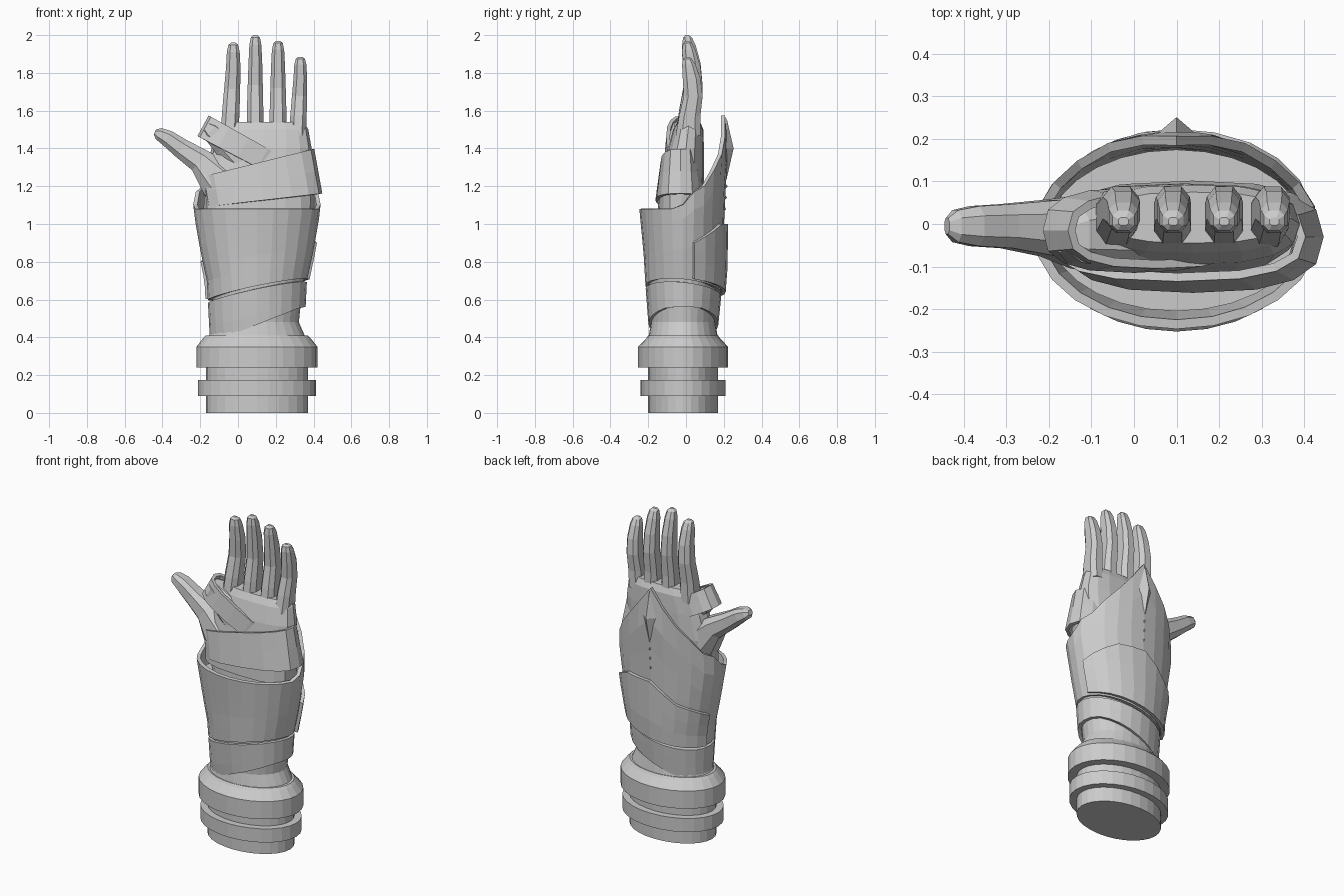
import bpy, bmesh, math
from mathutils import Vector

if "Cube" in bpy.data.objects:
    bpy.data.objects.remove(bpy.data.objects["Cube"])

grey = bpy.data.materials.new("plain_grey")
grey.diffuse_color = (0.6, 0.6, 0.6, 1)
grey.use_nodes = True
grey.node_tree.nodes["Principled BSDF"].inputs["Base Color"].default_value = grey.diffuse_color
CX, CY = 0.1, -0.015


def lerp(table, t):
    """Piecewise linear lookup in a list of (key, value)."""
    if t <= table[0][0]:
        return table[0][1]
    for (a, va), (b, vb) in zip(table, table[1:]):
        if t <= b:
            return va + (vb - va) * (t - a) / (b - a)
    return table[-1][1]


def skin(name, rows, closed=True, caps=True, thick=0):
    """Bridge rows of points into one flat-shaded surface."""
    bm = bmesh.new()
    vs = [[bm.verts.new(p) for p in row] for row in rows]
    n = len(rows[0])
    for r0, r1 in zip(vs, vs[1:]):
        for j in range(n if closed else n - 1):
            k = (j + 1) % n
            bm.faces.new((r0[j], r0[k], r1[k], r1[j]))
    if caps:
        bm.faces.new(vs[0][::-1])
        bm.faces.new(vs[-1])
        bmesh.ops.recalc_face_normals(bm, faces=bm.faces)
    me = bpy.data.meshes.new(name)
    bm.to_mesh(me)
    bm.free()
    me.materials.append(grey)
    ob = bpy.data.objects.new(name, me)
    bpy.context.collection.objects.link(ob)
    if thick:
        mod = ob.modifiers.new("thickness", "SOLIDIFY")
        mod.thickness, mod.offset = thick, -1
    return ob


def power(v, e):
    return math.copysign(abs(v) ** e, v)


def ring(cx, cy, z, rx, ry, n=24, e=1.0):
    return [(cx + rx * power(math.cos(a), e), cy + ry * power(math.sin(a), e), z)
            for a in (2 * math.pi * i / n for i in range(n))]


def tube(name, path, n=8, e=0.75):
    """Limb through (x, y, z, half width, half depth) stations in the XZ plane."""
    rows = []
    for i, (x, y, z, w, d) in enumerate(path):
        p, q = path[max(i - 1, 0)], path[min(i + 1, len(path) - 1)]
        t = Vector((q[0] - p[0], 0, q[2] - p[2])).normalized()
        side = Vector((t.z, 0, -t.x))
        rows.append([Vector((x, y, z)) + side * w * power(math.cos(a), e)
                     + Vector((0, d * power(math.sin(a), e), 0))
                     for a in (2 * math.pi * (k + 0.5) / n for k in range(n))])
    return skin(name, rows)


def strap(name, a, b, widths, cy, depth_low, depth_high, n=16):
    """Flat belt looped round the hand from a to b, both (x, z)."""
    a, b = Vector((a[0], 0, a[1])), Vector((b[0], 0, b[1]))
    u = (b - a).normalized()
    v = Vector((-u.z, 0, u.x))
    mid, half = (a + b) / 2, (b - a).length / 2
    rows = []
    for s in (-1, 0, 1):
        depth = depth_low + (depth_high - depth_low) * (s + 1) / 2
        row = []
        for k in range(n):
            t = 2 * math.pi * k / n
            c = power(math.cos(t), 0.75)
            w = widths[0] + (widths[1] - widths[0]) * (c + 1) / 2
            row.append(mid + u * half * c + v * w * s
                       + Vector((0, cy + depth * power(math.sin(t), 0.75), 0)))
        rows.append(row)
    return skin(name, rows, caps=False, thick=0.02)


# stepped base rings
for name, levels in {
    "base_core": [(0, .27, .185), (.3, .27, .185)],
    "lower_base_ring": [(.09, .312, .225), (.175, .312, .225)],
    "upper_base_ring": [(.24, .32, .238), (.35, .32, .238), (.395, .285, .195), (.41, .27, .185)],
    "wrist_core": [(.39, .262, .185), (.48, .222, .17), (.6, .235, .178),
                   (.72, .25, .185), (.85, .272, .19), (1.0, .3, .19)],
}.items():
    skin(name, [ring(CX, CY, z, rx, ry, 28) for z, rx, ry in levels])

# gauntlet profile: half width, front depth and back depth by height
WIDTH = [(.41, .25), (.6, .26), (.7, .265), (.85, .298), (1.08, .338), (1.3, .33), (1.57, .3)]
FRONT = [(.41, .175), (.48, .185), (.68, .2), (.85, .21), (1.08, .232)]
BACK = [(.41, .18), (.6, .2), (.75, .212), (1.08, .218), (1.38, .238), (1.57, .222)]


def shell_point(deg, z, grow=0.0):
    a = math.radians(deg)
    ry = lerp(BACK if math.sin(a) > 0 else FRONT, z) + grow
    return (CX + (lerp(WIDTH, z) + grow) * math.cos(a), CY + ry * math.sin(a), z)


def shell(name, degs, low, high, closed, grow=0.0, steps=5, thick=0.022):
    rows = [[shell_point(d, low(d) + (high(d) - low(d)) * i / steps, grow) for d in degs]
            for i in range(steps + 1)]
    return skin(name, rows, closed, False, thick)


def seam(deg):
    a = math.radians(deg)
    return 0.645 + 0.055 * math.cos(a) - 0.02 * math.sin(a)


def cuff_hem(deg):
    x = CX + 0.25 * math.cos(math.radians(deg))
    return lerp([(-.04, .41), (.33, .56)], x)


def cuff_rim(deg):
    off = abs((deg - 90 + 180) % 360 - 180)
    return lerp([(0, 1.575), (15, 1.47), (30, 1.37), (60, 1.2), (75, 1.17), (95, 1.08)], off)


def plate_top(deg):
    return lerp([(15, .9), (60, 1.0), (90, 1.0), (120, .88), (165, .8)], deg)


around = range(0, 360, 15)
shell("lower_cuff", around, cuff_hem, lambda d: seam(d) - 0.008, True, steps=3)
shell("upper_cuff", around, lambda d: seam(d) + 0.008, cuff_rim, True)
shell("back_plate", range(15, 166, 15), lambda d: seam(d) + 0.015, plate_top,
      False, grow=0.022, steps=3, thick=0.02)


# raised diamond and three studs on the back
def diamond(name, z, half_w, half_h, rise):
    y = CY + lerp(BACK, z) - 0.006
    rim = [(CX, y, z + half_h), (CX - half_w, y, z), (CX, y, z - half_h), (CX + half_w, y, z)]
    tip = [(CX, y + rise, z + half_h * s) for s in (.02, 0, -.02, 0)]
    skin(name, [rim, tip])


diamond("diamond_ornament", 1.4, .042, .16, .036)
for i, z in enumerate((1.08, 1.14, 1.2)):
    diamond(f"stud_{i + 1}", z, .009, .018, .016)

# palm
skin("palm", [ring(cx, cy, z, rx, ry, 16, .75) for cx, cy, z, rx, ry in [
    (.10, -.02, .95, .23, .12), (.10, -.02, 1.1, .25, .115), (.10, -.01, 1.25, .28, .105),
    (.125, .0, 1.4, .265, .095), (.14, .012, 1.5, .232, .08), (.14, .015, 1.54, .21, .06)]])

# fingers: base x, tip x, tip height, base half width
for name, bx, tx, top, w in [
    ("index_finger", -.045, -.025, 1.96, .05), ("middle_finger", .09, .092, 2.0, .047),
    ("ring_finger", .212, .212, 1.97, .048), ("little_finger", .315, .33, 1.885, .047),
]:
    stations = [(0, .012, 1.0, .07), (.25, .02, .98, .06), (.5, .038, .9, .053),
                (.72, .03, .82, .05), (.9, .015, .72, .038), (.975, .008, .55, .025), (1, .006, .25, .01)]
    tube(name, [(bx + (tx - bx) * min(1, t * 1.4), y, 1.47 + (top - 1.47) * t, w * k, d)
                for t, y, k, d in stations])

# thumb and the web joining it to the palm
tube("thumb", [(.0, -.02, 1.12, .14, .1), (-.11, -.02, 1.24, .11, .09), (-.2, -.01, 1.335, .07, .07),
               (-.3, -.005, 1.4, .056, .055), (-.375, -.005, 1.455, .046, .05),
               (-.42, -.005, 1.478, .035, .04), (-.44, -.005, 1.487, .015, .02)])
tube("thumb_web", [(.08, -.01, 1.3, .12, .095), (-.06, -.02, 1.43, .085, .085),
                   (-.14, -.025, 1.495, .06, .07), (-.165, -.025, 1.515, .04, .045)])

# straps wound round the hand
strap("palm_strap", (-.185, 1.17), (.425, 1.28), (.08, .12), -.03, .132, .105)
strap("wrist_strap", (-.18, 1.14), (.4, 1.12), (.07, .06), -.025, .125, .12)
strap("thumb_strap", (-.185, 1.52), (.24, 1.29), (.062, .055), -.015, .1, .09)
